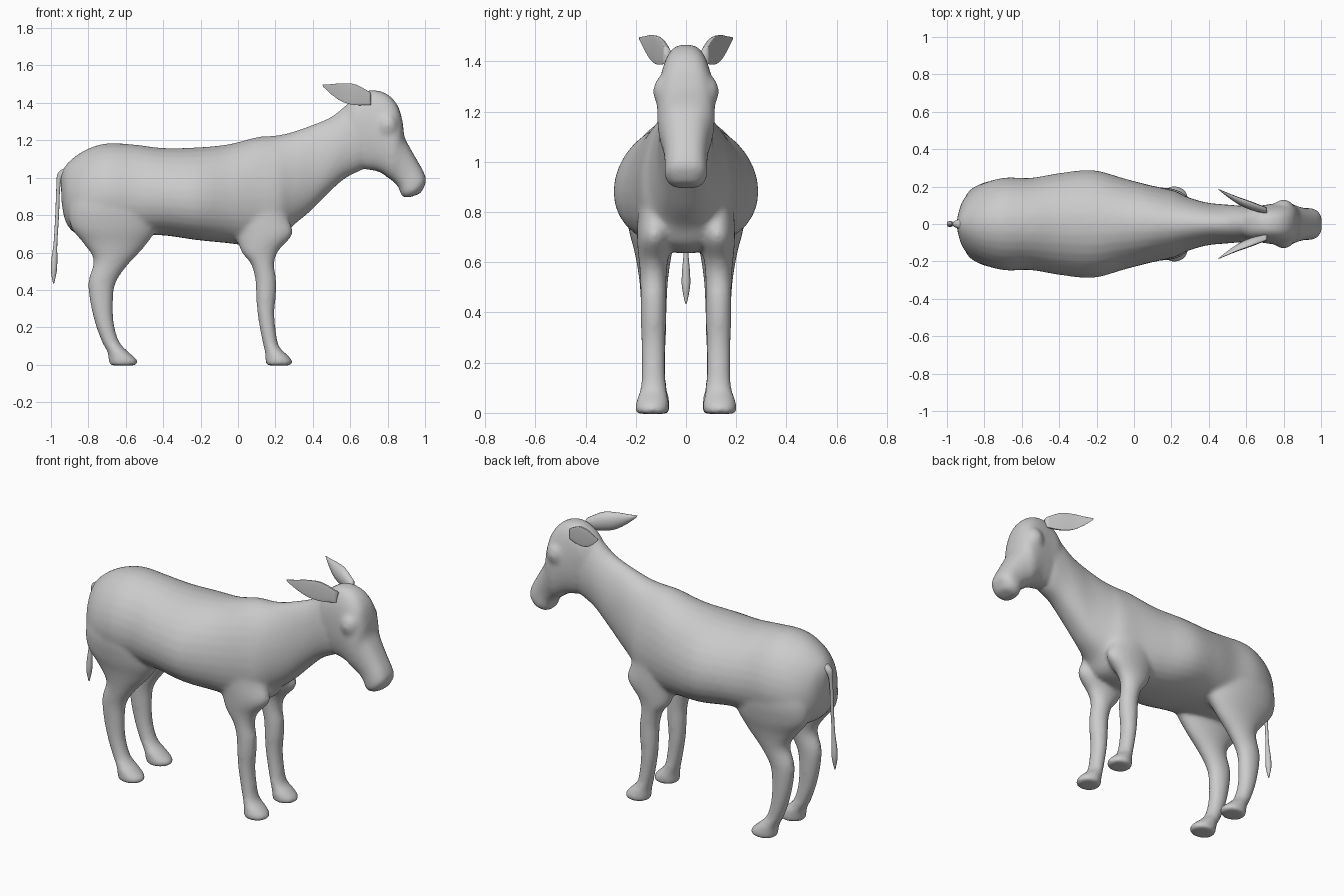
import bpy, bmesh
from math import sin, cos, pi, copysign
from mathutils import Matrix


def catmull(p0, p1, p2, p3, t):
    return [0.5 * (2 * b + (c - a) * t + (2 * a - 5 * b + 4 * c - d) * t * t
                   + (3 * b - a - 3 * c + d) * t ** 3)
            for a, b, c, d in zip(p0, p1, p2, p3)]


def loft(bm, stations, side=1, sides=32, steps=5, hollow=1.0, sag=1.0, square=1.0):
    """Skin oval rings; each station is (x1, z1, x2, z2, half width, y centre)."""
    n = len(stations)
    path = []
    for i in range(n - 1):
        q = [stations[min(max(i + k, 0), n - 1)] for k in (-1, 0, 1, 2)]
        path += [catmull(*q, s / steps) for s in range(steps)]
    path.append(stations[-1])
    rings = []
    for x1, z1, x2, z2, w, y in path:
        ring = []
        for k in range(sides):
            a = 2 * pi * k / sides
            u = copysign(abs(cos(a)) ** square, cos(a))
            v = ((1 + sin(a)) / 2) ** sag
            if u > 0:
                u *= hollow
            ring.append(bm.verts.new((x2 + (x1 - x2) * v, side * (y + w * u), z2 + (z1 - z2) * v)))
        rings.append(ring)
    for r, s in zip(rings, rings[1:]):
        for k in range(sides):
            j = (k + 1) % sides
            bm.faces.new((r[k], r[j], s[j], s[k]))
    bm.faces.new(rings[0])
    bm.faces.new(rings[-1])


def finish(bm, name):
    bmesh.ops.recalc_face_normals(bm, faces=bm.faces)
    mesh = bpy.data.meshes.new(name)
    bm.to_mesh(mesh)
    bm.free()
    mesh.shade_smooth()
    ob = bpy.data.objects.new(name, mesh)
    bpy.context.collection.objects.link(ob)
    return ob


# Trunk and neck: top point, bottom point, half width
trunk = [(-0.948, 1.02, -0.943, 0.86, .035), (-0.91, 1.08, -0.915, 0.75, .13),
         (-0.82, 1.147, -0.84, .69, .205), (-0.70, 1.184, -0.70, .69, .247),
         (-0.55, 1.177, -0.55, .69, .247), (-0.40, 1.159, -0.40, .692, .272),
         (-0.22, 1.162, -0.22, .667, .288), (-0.05, 1.179, -0.05, .65, .243),
         (0.10, 1.217, 0.08, .635, .207), (0.20, 1.226, 0.22, .66, .18),
         (0.28, 1.242, 0.29, .74, .145), (0.40, 1.284, 0.38, .815, .115),
         (0.50, 1.327, 0.48, .915, .105), (0.58, 1.39, 0.57, .995, .098),
         (0.64, 1.42, 0.66, 1.04, .095)]

# Head: forehead and nose line, jaw line, half width
head = [(0.56, 1.36, 0.60, 1.20, .06), (0.62, 1.425, 0.62, 1.12, .09),
        (0.70, 1.468, 0.67, 1.05, .10), (0.79, 1.452, 0.72, 1.04, .11),
        (0.852, 1.39, 0.755, 1.03, .115), (0.88, 1.30, 0.775, 1.02, .114),
        (0.89, 1.22, 0.80, 1.0, .106), (0.92, 1.16, 0.83, 0.98, .094),
        (0.96, 1.09, 0.86, 0.945, .086), (0.993, 1.03, 0.868, 0.917, .086),
        (1.006, 0.98, 0.885, 0.895, .082), (0.978, 0.917, 0.92, 0.895, .052)]

# Legs: front edge, rear edge, half width, y centre
front_leg = [(.18, 1.12, .02, 1.12, .03, .10), (.235, .95, -.03, .95, .06, .122),
             (.265, .80, -.04, .79, .07, .122), (.292, .70, -.01, .68, .07, .125),
             (.218, .61, .02, .60, .058, .13),
             (.194, .54, .068, .54, .053, .13), (.204, .46, .091, .46, .051, .13),
             (.204, .38, .096, .38, .051, .13), (.195, .28, .103, .28, .049, .13),
             (.203, .18, .119, .18, .048, .13), (.219, .10, .136, .10, .052, .13),
             (.262, .055, .146, .055, .063, .133), (.291, .022, .146, .022, .068, .135),
             (.285, -.004, .151, -.004, .064, .135)]
hind_leg = [(-.50, 1.05, -.85, 1.0, .09, .11), (-.44, .86, -.90, .86, .112, .128),
            (-.43, .74, -.895, .74, .10, .13), (-.50, .63, -.828, .65, .075, .13),
            (-.60, .52, -.772, .56, .059, .129), (-.656, .43, -.80, .45, .052, .128),
            (-.668, .33, -.792, .34, .049, .128), (-.663, .22, -.764, .22, .047, .128),
            (-.633, .12, -.727, .12, .049, .128), (-.578, .062, -.699, .07, .062, .13),
            (-.535, .022, -.692, .025, .067, .132), (-.545, -.004, -.687, -.004, .063, .132)]

# Body: all fleshy parts fused into one smooth skin
bm = bmesh.new()
loft(bm, [s + (0,) for s in trunk], sag=1.22)
loft(bm, [s + (0,) for s in head], square=.7)
for side in (1, -1):
    loft(bm, front_leg, side)
    loft(bm, hind_leg, side)
    # soft brow ridge
    brow = Matrix.Translation((.80, side * .085, 1.28)) @ Matrix.Diagonal((1, .85, 1.2, 1))
    bmesh.ops.create_icosphere(bm, subdivisions=3, radius=.055, matrix=brow)
body = finish(bm, "body")
fuse = body.modifiers.new("fuse", 'REMESH')
fuse.mode = 'VOXEL'
fuse.voxel_size = .01
fuse.use_smooth_shade = True
blend = body.modifiers.new("blend", 'SMOOTH')
blend.factor = .5
blend.iterations = 18

# Ears: swept back and outward, cupped on the outer side
ear = [(.452, 1.497, .455, 1.487, .004, .186), (.50, 1.50, .50, 1.445, .02, .165),
       (.56, 1.505, .56, 1.405, .036, .14), (.63, 1.498, .63, 1.388, .042, .115),
       (.71, 1.455, .71, 1.39, .03, .085)]
for side, label in ((1, "left"), (-1, "right")):
    bm = bmesh.new()
    loft(bm, ear, side, hollow=.1)
    finish(bm, label + "_ear")

# Tail: thin cord with a tuft at the end
tail = [(-.92, 1.0, -.93, 1.05, .03, 0), (-.943, .985, -.966, 1.018, .018, 0),
        (-.952, .93, -.972, .93, .010, 0), (-.957, .80, -.977, .80, .009, 0),
        (-.966, .65, -.986, .65, .009, 0), (-.966, .56, -.998, .56, .016, 0),
        (-.969, .50, -1.0, .50, .016, 0), (-.983, .435, -.989, .435, .003, 0)]
bm = bmesh.new()
loft(bm, tail, sides=16)
finish(bm, "tail")
